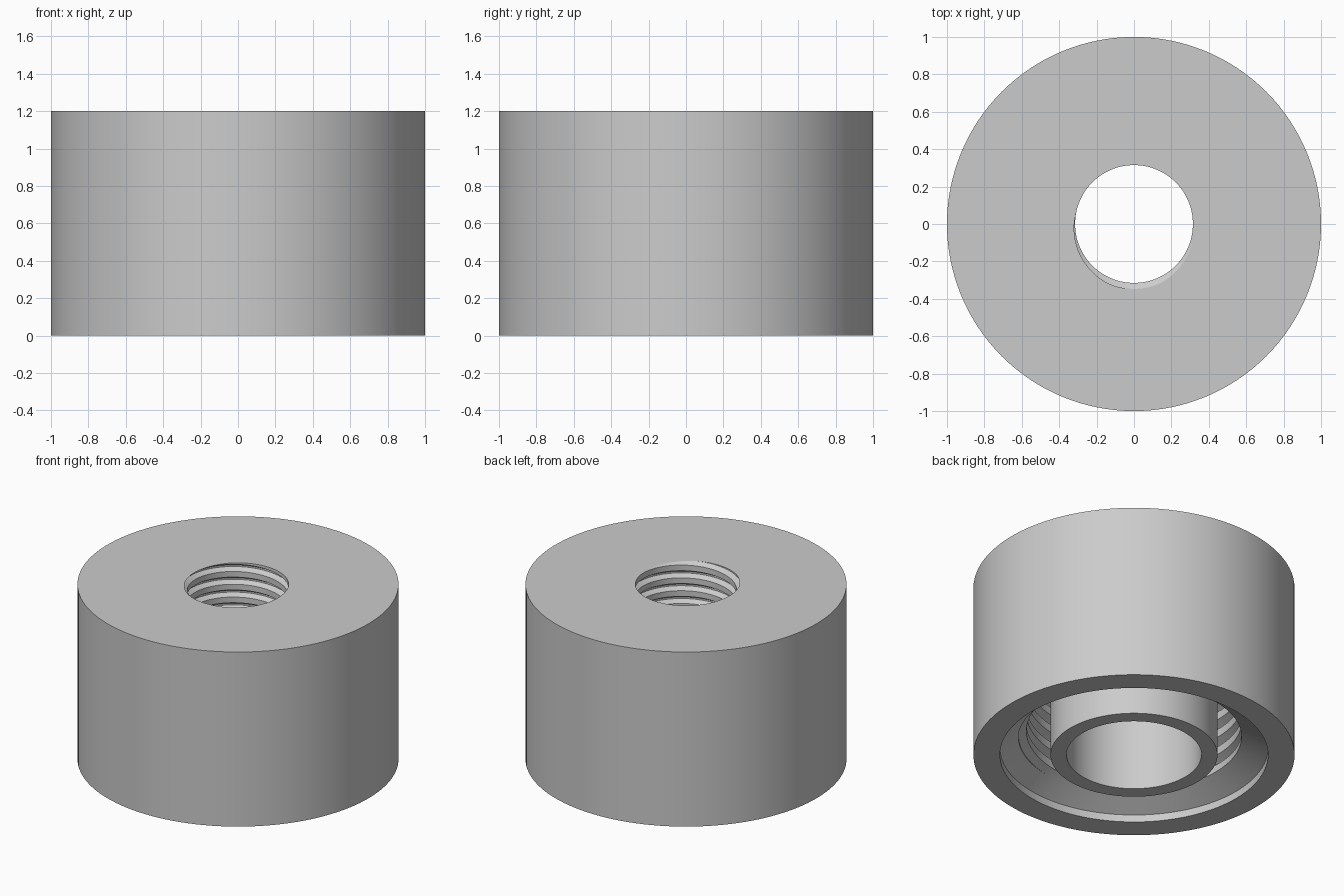
import bpy
import bmesh
from math import pi, sin, cos, floor, radians

cube = bpy.data.objects.get("Cube")
if cube:
    bpy.data.objects.remove(cube, do_unlink=True)

HEIGHT = 1.2
CAVITY_TOP = 0.65
COLUMNS = 128
# Groove corner positions as fractions of one pitch, centred on the groove
CORNERS = (-0.28, -0.06, 0.06, 0.28)

grey = bpy.data.materials.new("plain grey")
grey.use_nodes = True
colour = (0.6, 0.6, 0.6, 1)
grey.diffuse_color = colour
grey.node_tree.nodes["Principled BSDF"].inputs["Base Color"].default_value = colour


def thread(angle, crest, depth, pitch, low, high, start):
    """Radius and height points up one side of a helical groove, cut at both ends."""
    lift = pitch * angle / (2 * pi)
    turns = int((high - low) / pitch) + 3
    points = []
    for turn in range(-turns, 3):
        for corner in CORNERS:
            z = high + (turn + start + corner) * pitch + lift
            z = min(max(z, low), high)
            phase = (z - high - lift) / pitch - start
            away = abs(phase - floor(phase + 0.5))
            cut = min(max((CORNERS[3] - away) / (CORNERS[3] - CORNERS[2]), 0), 1)
            points.append((crest + depth * cut, z))
    return points


def section(angle):
    """Closed cross-section of the body at one angle."""
    bore = thread(angle, 0.315, 0.032, 0.088, CAVITY_TOP, HEIGHT, 0.25)
    socket = thread(angle, 0.67, 0.05, 0.125, 0.13, CAVITY_TOP, 0)
    outside = [(1, 0), (1, HEIGHT)]
    tube = [(0.42, CAVITY_TOP), (0.42, 0), (0.52, 0), (0.52, CAVITY_TOP)]
    lip = [(0.835, 0.05), (0.835, 0)]
    return outside + bore[::-1] + tube + socket[::-1] + lip


# Sweep the section round the axis, then weld the seam and the cut thread ends
bm = bmesh.new()
rings = []
for i in range(COLUMNS + 1):
    a = 2 * pi * i / COLUMNS
    rings.append([bm.verts.new((r * cos(a), r * sin(a), z)) for r, z in section(a)])
for left, right in zip(rings, rings[1:]):
    for j in range(len(left)):
        k = (j + 1) % len(left)
        bm.faces.new((left[j], right[j], right[k], left[k]))
bmesh.ops.remove_doubles(bm, verts=bm.verts, dist=0.0001)
bmesh.ops.dissolve_degenerate(bm, edges=bm.edges, dist=0.0001)
bmesh.ops.recalc_face_normals(bm, faces=bm.faces)

mesh = bpy.data.meshes.new("threaded_adapter")
bm.to_mesh(mesh)
bm.free()
mesh.materials.append(grey)
body = bpy.data.objects.new("threaded_adapter", mesh)
bpy.context.collection.objects.link(body)
bpy.ops.object.select_all(action="DESELECT")
body.select_set(True)
bpy.context.view_layer.objects.active = body
bpy.ops.object.shade_smooth_by_angle(angle=radians(25))
